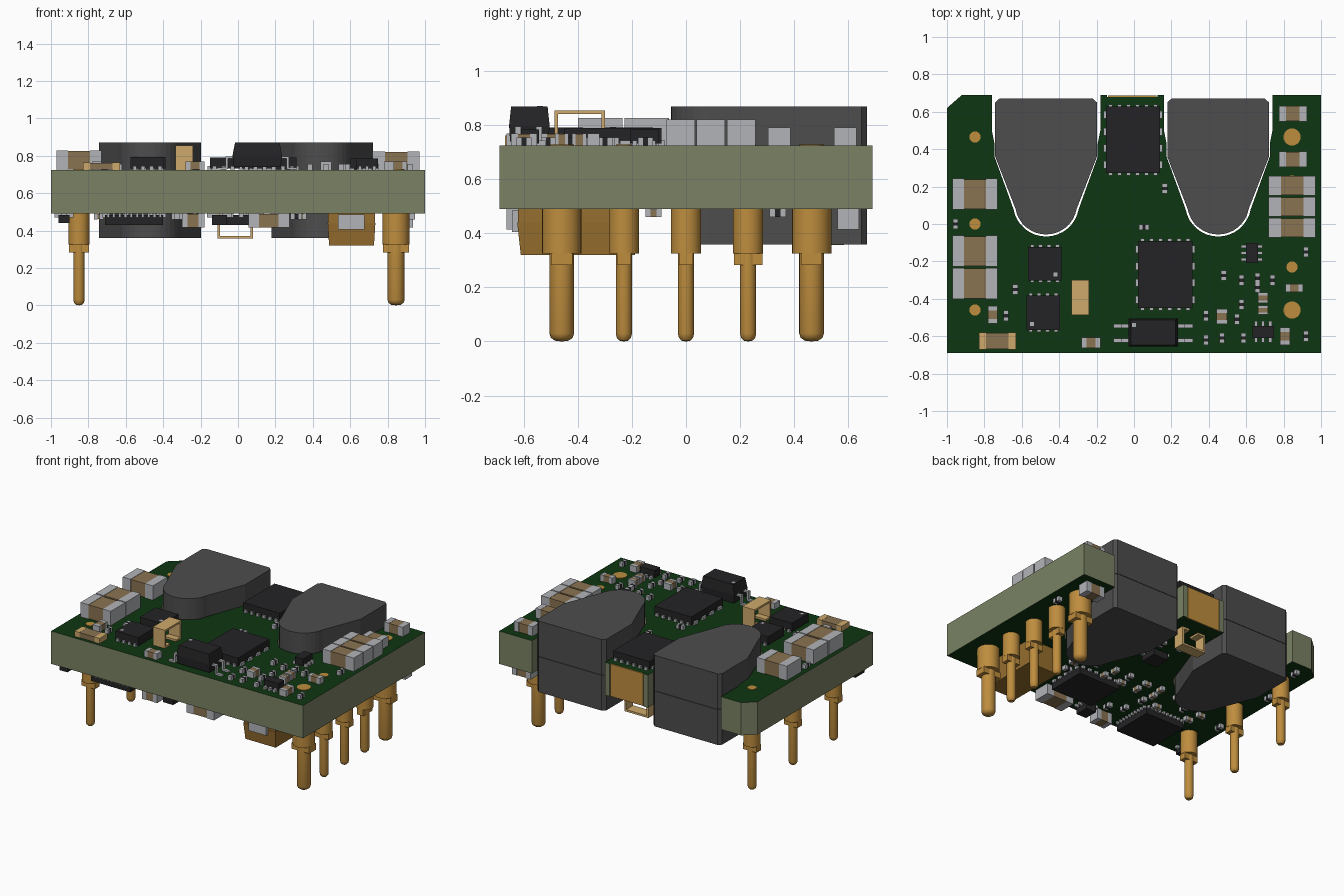
import bpy, bmesh, math, random
from mathutils import Matrix, Vector

if "Cube" in bpy.data.objects:
    bpy.data.objects.remove(bpy.data.objects["Cube"])

random.seed(4)
TOP, BOT = 0.725, 0.49          # board faces


def mat(name, *rgb):
    m = bpy.data.materials.new(name)
    lin = [(c / 255 / 12.92 if c < 10 else ((c / 255 + 0.055) / 1.055) ** 2.4) for c in rgb]
    m.diffuse_color = (*lin, 1)
    m.use_nodes = True
    m.node_tree.nodes["Principled BSDF"].inputs["Base Color"].default_value = m.diffuse_color
    return m


GREEN, OLIVE, CORE, BLACK, SILVER, BROWN, GOLD, TAN, AMBER = range(9)
MATS = [mat("board_green", 15, 54, 18), mat("board_edge_olive", 122, 130, 100),
        mat("ferrite_grey", 77, 77, 77), mat("chip_black", 36, 36, 38),
        mat("solder_silver", 178, 180, 184), mat("ceramic_brown", 138, 115, 82),
        mat("pin_gold", 190, 141, 62), mat("clip_tan", 206, 170, 108),
        mat("tantalum_amber", 150, 110, 46)]


def finish(name, bm):
    me = bpy.data.meshes.new(name)
    bmesh.ops.recalc_face_normals(bm, faces=bm.faces)
    used = sorted({f.material_index for f in bm.faces})
    for f in bm.faces:
        f.material_index = used.index(f.material_index)
    for u in used:
        me.materials.append(MATS[u])
    bm.to_mesh(me)
    bm.free()
    ob = bpy.data.objects.new(name, me)
    bpy.context.collection.objects.link(ob)
    return ob


def boxes(name, items):
    """items: (centre, size, material, taper of the far z end)."""
    bm = bmesh.new()
    for c, s, m, *t in items:
        vs = bmesh.ops.create_cube(bm, size=1)["verts"]
        for v in vs:
            k = t[0] if t and v.co.z * t[1] > 0 else 1
            v.co = Vector((v.co.x * s[0] * k, v.co.y * s[1] * k, v.co.z * s[2])) + Vector(c)
        for f in {f for v in vs for f in v.link_faces}:
            f.material_index = m
    return finish(name, bm)


def prism(name, pts, z0, z1, m, side=None):
    bm = bmesh.new()
    f = bm.faces.new([bm.verts.new((x, y, z0)) for x, y in pts])
    up = bmesh.ops.extrude_face_region(bm, geom=[f])["geom"]
    for v in up:
        if isinstance(v, bmesh.types.BMVert):
            v.co.z = z1
    bm.normal_update()
    for f in bm.faces:
        f.material_index = m if side is None or abs(f.normal.z) > 0.5 else side
    return finish(name, bm)


def zc(side, lo, hi):
    """z centre of a slab lo..hi away from the board face"""
    return TOP + (lo + hi) / 2 if side > 0 else BOT - (lo + hi) / 2


def smd(name, x, y, lx, ly, h, side=1, body=BROWN, axis="x", end=0.26, cap=SILVER):
    """two-terminal part: body with metal ends along one axis"""
    z = zc(side, 0, h)
    L = lx if axis == "x" else ly
    items = [((x, y, z), (lx * 0.98, ly * 0.96, h * 0.96), body)]
    for s in (-1, 1):
        d = s * L * (1 - end) / 2
        if axis == "x":
            items.append(((x + d, y, z), (L * end, ly, h), cap))
        else:
            items.append(((x, y + d, z), (lx, L * end, h), cap))
    return boxes(name, items)


def chip(name, x, y, lx, ly, h, side=1, nx=0, ny=5, out=0.012):
    """black package with small leads: nx along the y ends, ny along the x ends"""
    items = [((x, y, zc(side, 0.008, h)), (lx, ly, h - 0.008), BLACK)]
    for s in (-1, 1):
        for i in range(ny):
            yy = y + ((i + 0.5) / ny - 0.5) * ly
            items.append(((x + s * lx / 2, yy, zc(side, 0, 0.02)), (2 * out, ly / ny * 0.45, 0.02), SILVER))
        for i in range(nx):
            xx = x + ((i + 0.5) / nx - 0.5) * lx
            items.append(((xx, y + s * ly / 2, zc(side, 0, 0.02)), (lx / nx * 0.45, 2 * out, 0.02), SILVER))
    return boxes(name, items)


def ferrite_outline(cx, w, r, top):
    """right side down, round nose, left side up"""
    right = [(w, top), (w, 0.36)]
    arc = [(r * math.cos(math.radians(a)), 0.11 + r * math.sin(math.radians(a)))
           for a in range(-10, -171, -10)]
    return [(cx + x, y) for x, y in right + arc + [(-x, y) for x, y in right[::-1]]]


# circuit board with two notches for the cores
def notch(cx):
    pts = ferrite_outline(cx, 0.276, 0.177, 0.43)
    flare = [(0.29, 0.69), (0.29, 0.5)]
    return ([(cx + x, y) for x, y in flare] + pts + [(cx - x, y) for x, y in flare[::-1]])


tongue = [(0.125, 0.69), (0.125, 0.68), (-0.145, 0.68), (-0.145, 0.69)]
outline = ([(-1, -0.69), (1, -0.69), (1, 0.69)] + notch(0.45) + tongue + notch(-0.47)
           + [(-0.92, 0.69), (-1, 0.62)])
prism("circuit_board", outline, BOT, TOP, GREEN, OLIVE)
boxes("plated_board_edge", [((-0.01, 0.683, 0.6075), (0.26, 0.008, 0.232), GOLD)])

# ferrite cores, each from two halves
for cx, tag in ((-0.47, "left"), (0.45, "right")):
    pts = ferrite_outline(cx, 0.272, 0.166, 0.65)
    pts = [(cx + 0.25, 0.67)] + pts + [(cx - 0.25, 0.67)]
    prism(f"core_{tag}_lower", pts, 0.36, 0.613, CORE)
    prism(f"core_{tag}_upper", pts, 0.616, 0.87, CORE)


# terminal pins: lathe profile plus a slotted collar foot
def pin(name, x, y, r, rc, turn=False):
    prof = [(0, 0), (r * 0.55, 0.003), (r * 0.88, 0.014), (r, 0.03), (r, 0.325), (rc, 0.325),
            (rc, BOT), (r, BOT), (r, 0.729), (0, 0.729)]
    bm = bmesh.new()
    vs = [bm.verts.new((a, 0, b)) for a, b in prof]
    es = [bm.edges.new(p) for p in zip(vs, vs[1:])]
    bmesh.ops.spin(bm, geom=vs + es, axis=(0, 0, 1), cent=(0, 0, 0), angle=2 * math.pi, steps=24)
    bmesh.ops.remove_doubles(bm, verts=bm.verts, dist=1e-4)
    # collar foot, a bar across the pin
    foot = bmesh.ops.create_cube(bm, size=1)["verts"]
    bmesh.ops.scale(bm, verts=foot, vec=(rc * 1.9, r * 1.7, 0.045))
    bmesh.ops.translate(bm, verts=foot, vec=(0, 0, 0.306))
    if turn:
        bmesh.ops.rotate(bm, verts=bm.verts, cent=(0, 0, 0), matrix=Matrix.Rotation(math.pi / 2, 3, "Z"))
    bmesh.ops.translate(bm, verts=bm.verts, vec=(x, y, 0))
    for f in bm.faces:
        f.material_index = GOLD
    ob = finish(name, bm)
    bpy.context.view_layer.objects.active = ob
    ob.select_set(True)
    bpy.ops.object.shade_smooth_by_angle(angle=math.radians(35))
    ob.select_set(False)


for i, y in enumerate((-0.46, 0, 0.465)):
    pin(f"left_pin_{i}", -0.85, y, 0.03, 0.056)
for i, y in enumerate((-0.46, -0.23, 0, 0.23, 0.465)):
    big = i in (0, 4)
    pin(f"right_pin_{i}", 0.845, y, 0.046 if big else 0.03, 0.073 if big else 0.056, i == 3)

# large capacitors on top
for i, y in enumerate((0.16, -0.145, -0.318)):
    smd(f"left_capacitor_{i}", -0.85, y, 0.24, 0.165, 0.103)
for i, y in enumerate((-0.02, 0.092, 0.205)):
    smd(f"right_capacitor_{i}", 0.845, y, 0.25, 0.105, 0.097)
for i, y in enumerate((0.345, 0.59)):
    smd(f"small_right_capacitor_{i}", 0.85, y, 0.15, 0.083, 0.068)
smd("front_shunt", -0.73, -0.625, 0.2, 0.09, 0.038, end=0.2, cap=TAN)

# medium passives on top: x, y, size x, size y, axis
for i, (x, y, lx, ly, ax) in enumerate([
        (-0.23, -0.635, 0.1, 0.058, "x"), (-0.755, -0.485, 0.053, 0.095, "y"),
        (0.807, -0.6, 0.055, 0.095, "y"), (0.857, -0.342, 0.095, 0.045, "x"),
        (0.69, -0.395, 0.055, 0.055, "y"), (0.69, -0.46, 0.055, 0.05, "y"),
        (0.47, -0.495, 0.058, 0.08, "y")]):
    smd(f"passive_{i}", x, y, lx, ly, 0.045, axis=ax)

# tiny resistors on top
tiny = [(0.48, -0.275), (0.575, -0.3), (0.575, -0.43), (0.66, -0.29), (0.66, -0.34), (0.74, -0.3),
        (0.385, -0.49), (0.55, -0.51), (0.385, -0.62), (0.47, -0.61), (0.585, -0.61), (0.92, -0.15),
        (0.165, 0.19), (-0.955, 0), (-0.635, -0.35), (-0.685, -0.49), (0.92, -0.6)]
for i, (x, y) in enumerate(tiny):
    smd(f"tiny_resistor_{i}", x, y, 0.028, 0.055, 0.03, body=BLACK, axis="y", end=0.34)
smd("tiny_resistor_mid", 0.053, -0.018, 0.055, 0.028, 0.03, body=BLACK, end=0.34)

# chips on top
chip("rear_power_chip", -0.005, 0.45, 0.29, 0.355, 0.065, nx=6, ny=4)
chip("middle_power_chip", 0.167, -0.27, 0.293, 0.36, 0.065, nx=6, ny=4)
chip("left_chip_a", -0.477, -0.212, 0.18, 0.18, 0.068, nx=4, ny=0)
chip("left_chip_b", -0.485, -0.474, 0.18, 0.185, 0.068, nx=4, ny=0)
chip("small_chip_a", 0.63, -0.155, 0.065, 0.105, 0.06, ny=3, out=0.025)
chip("small_chip_b", 0.69, -0.577, 0.115, 0.065, 0.06, nx=3, ny=0, out=0.025)
# pin-one dots
for i, (x, y, z) in enumerate([(-0.42, -0.27, 0.793), (-0.545, -0.535, 0.793), (0, -0.54, 0.87)]):
    boxes(f"index_dot_{i}", [((x, y, z), (0.022, 0.022, 0.004), SILVER)])

# optocoupler with gull-wing leads
items = [((0.103, -0.58, 0.835), (0.265, 0.15, 0.07), BLACK, 0.9, 1),
         ((0.103, -0.58, 0.77), (0.265, 0.15, 0.06), BLACK, 0.95, -1)]
for s in (-1, 1):
    for y in (-0.545, -0.622):
        items += [((0.103 + s * 0.144, y, 0.79), (0.03, 0.022, 0.012), SILVER),
                  ((0.103 + s * 0.163, y, 0.763), (0.014, 0.022, 0.066), SILVER),
                  ((0.103 + s * 0.187, y, 0.732), (0.05, 0.022, 0.012), SILVER)]
boxes("optocoupler", items)


# bent metal clips: plate, legs and feet
def clip(name, x, y, lx, ly, h, side, along_y):
    t = 0.014
    items = [((x, y, zc(side, h - t, h)), (lx, ly, t), TAN)]
    for s in (-1, 1):
        if along_y:
            items.append(((x, y + s * (ly - t) / 2, zc(side, 0.01, h)), (lx, t, h - 0.01), TAN))
            items.append(((x, y + s * (ly / 2 - 0.03), zc(side, 0, t)), (lx, 0.06, t), TAN))
        else:
            items.append(((x + s * (lx - t) / 2, y, zc(side, 0.01, h)), (t, ly, h - 0.01), TAN))
            items.append(((x + s * (lx / 2 - 0.03), y, zc(side, 0, t)), (0.06, ly, t), TAN))
    boxes(name, items)


clip("top_clip", -0.287, -0.393, 0.095, 0.188, 0.131, 1, True)
clip("bottom_clip", -0.015, 0.545, 0.19, 0.08, 0.133, -1, False)

# underside: tantalum block, chips, capacitors
boxes("tantalum_capacitor", [((0.607, -0.4, 0.465), (0.25, 0.445, 0.05), AMBER),
                             ((0.607, -0.4, 0.38), (0.255, 0.45, 0.12), AMBER, 0.94, -1),
                             ((0.605, -0.63, 0.445), (0.14, 0.03, 0.08), SILVER)])
chip("bottom_controller", -0.555, -0.5, 0.31, 0.3, 0.06, -1, nx=10, ny=10, out=0.015)
chip("bottom_power_chip", 0.1, -0.37, 0.33, 0.28, 0.06, -1, nx=6, ny=5)
smd("bottom_capacitor_a", 0.165, -0.605, 0.22, 0.12, 0.075, -1)
smd("bottom_capacitor_b", -0.24, -0.62, 0.12, 0.08, 0.075, -1)
smd("bottom_capacitor_c", 0.86, 0.6, 0.15, 0.08, 0.075, -1)
chip("bottom_small_chip_a", -0.1, -0.6, 0.08, 0.1, 0.06, -1, ny=3, out=0.025)
chip("bottom_small_chip_b", -0.93, -0.6, 0.06, 0.1, 0.05, -1, ny=2, out=0.02)
chip("bottom_small_chip_c", -0.01, 0.2, 0.12, 0.12, 0.055, -1, ny=3, out=0.02)

# small underside passives on a loose grid
n = 0
for gx in range(9):
    for gy in range(3):
        if random.random() < 0.75:
            ax = random.choice("xy")
            lx, ly = (0.06, 0.032) if ax == "x" else (0.032, 0.06)
            smd(f"bottom_passive_{n}", -0.72 + gx * 0.13 + random.uniform(-0.02, 0.02),
                -0.3 + gy * 0.09, lx, ly, 0.03, -1, random.choice((BLACK, BROWN)), ax, 0.32)
            n += 1
for i, (x, y) in enumerate([(-0.93, 0.25), (-0.86, 0.6), (-0.93, -0.25), (0.05, 0.35), (-0.08, 0.38),
                            (0.93, 0.34), (-0.3, -0.45), (-0.2, -0.5)]):
    smd(f"bottom_edge_passive_{i}", x, y, 0.032, 0.06, 0.03, -1, BLACK, "y", 0.32)
